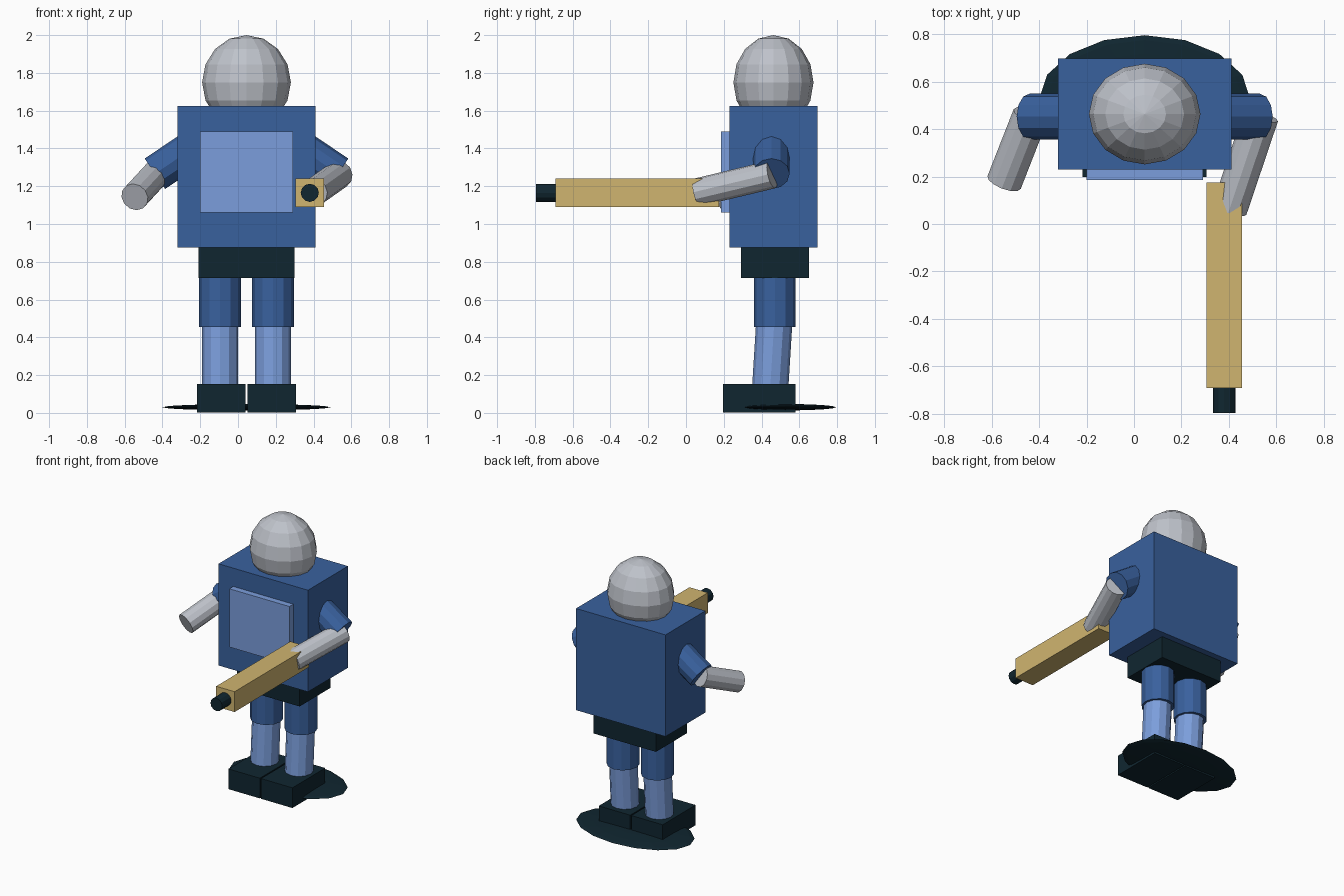
import bpy
from mathutils import Vector

if "Cube" in bpy.data.objects:
    bpy.data.objects.remove(bpy.data.objects["Cube"])

CX = 0.045   # body centre line
CY = 0.463   # body depth centre


def srgb(*c):
    return [((v / 255 + 0.055) / 1.055) ** 2.4 if v > 10 else v / 3294 for v in c] + [1.0]


def material(name, *c):
    m = bpy.data.materials.new(name)
    m.diffuse_color = srgb(*c)
    m.use_nodes = True
    m.node_tree.nodes["Principled BSDF"].inputs["Base Color"].default_value = m.diffuse_color
    return m


BLUE = material("blue", 57, 97, 158)
LIGHT = material("light blue", 123, 158, 220)
DARK = material("dark teal", 16, 38, 48)
GREY = material("metal grey", 190, 194, 202)
TAN = material("tan", 208, 181, 112)


def finish(name, mat):
    ob = bpy.context.object
    ob.name = name
    ob.data.materials.append(mat)
    return ob


def box(name, mat, x, y, z):
    """Box given as (min, max) ranges."""
    c = [(a + b) / 2 for a, b in (x, y, z)]
    bpy.ops.mesh.primitive_cube_add(size=1, location=c)
    ob = finish(name, mat)
    ob.scale = [b - a for a, b in (x, y, z)]
    return ob


def rod(name, mat, a, b, r, sides=12):
    """Cylinder running from point a to point b."""
    a, b = Vector(a), Vector(b)
    bpy.ops.mesh.primitive_cylinder_add(vertices=sides, radius=r, depth=(b - a).length,
                                        location=(a + b) / 2)
    ob = finish(name, mat)
    ob.rotation_euler = (b - a).to_track_quat('Z', 'Y').to_euler()
    return ob


def ball(name, mat, loc, scale):
    bpy.ops.mesh.primitive_uv_sphere_add(segments=16, ring_count=8, radius=1, location=loc)
    ob = finish(name, mat)
    ob.scale = scale
    return ob


# Body core
ball("head", GREY, (CX, CY, 1.75), (0.235, 0.212, 0.25))
box("torso", BLUE, (-0.32, 0.41), (0.23, 0.696), (0.875, 1.625))
box("chest_plate", LIGHT, (-0.20, 0.29), (0.185, 0.235), (1.06, 1.49))
box("hips", DARK, (-0.21, 0.30), (0.29, 0.65), (0.715, 0.877))

# Legs, feet and upper arms on both sides
for side, s in (("left", -1), ("right", 1)):
    x = CX + s * 0.14
    rod(f"{side}_upper_leg", BLUE, (x, 0.47, 0.455), (x, 0.47, 0.73), 0.111)
    rod(f"{side}_lower_leg", LIGHT, (x, 0.445, 0.12), (x, 0.466, 0.46), 0.096)
    fx = CX + s * 0.133
    box(f"{side}_foot", DARK, (fx - 0.128, fx + 0.128), (0.197, 0.58), (0.003, 0.152))
    rod(f"{side}_upper_arm", BLUE, (CX + s * 0.29, 0.452, 1.397),
        (CX + s * 0.485, 0.452, 1.266), 0.097)

# Forearms: one hanging forward, one reaching to the blaster
rod("left_forearm", GREY, (-0.437, 0.456, 1.262), (-0.547, 0.175, 1.143), 0.075)
rod("right_forearm", GREY, (0.535, 0.456, 1.262), (0.402, 0.062, 1.168), 0.075)

# Blaster
box("blaster_body", TAN, (0.305, 0.455), (-0.69, 0.175), (1.09, 1.24))
rod("blaster_muzzle", DARK, (0.38, -0.68, 1.165), (0.38, -0.795, 1.165), 0.048)

# Flat oval base
ball("base_disc", DARK, (CX, 0.525, 0.03), (0.445, 0.27, 0.017))
